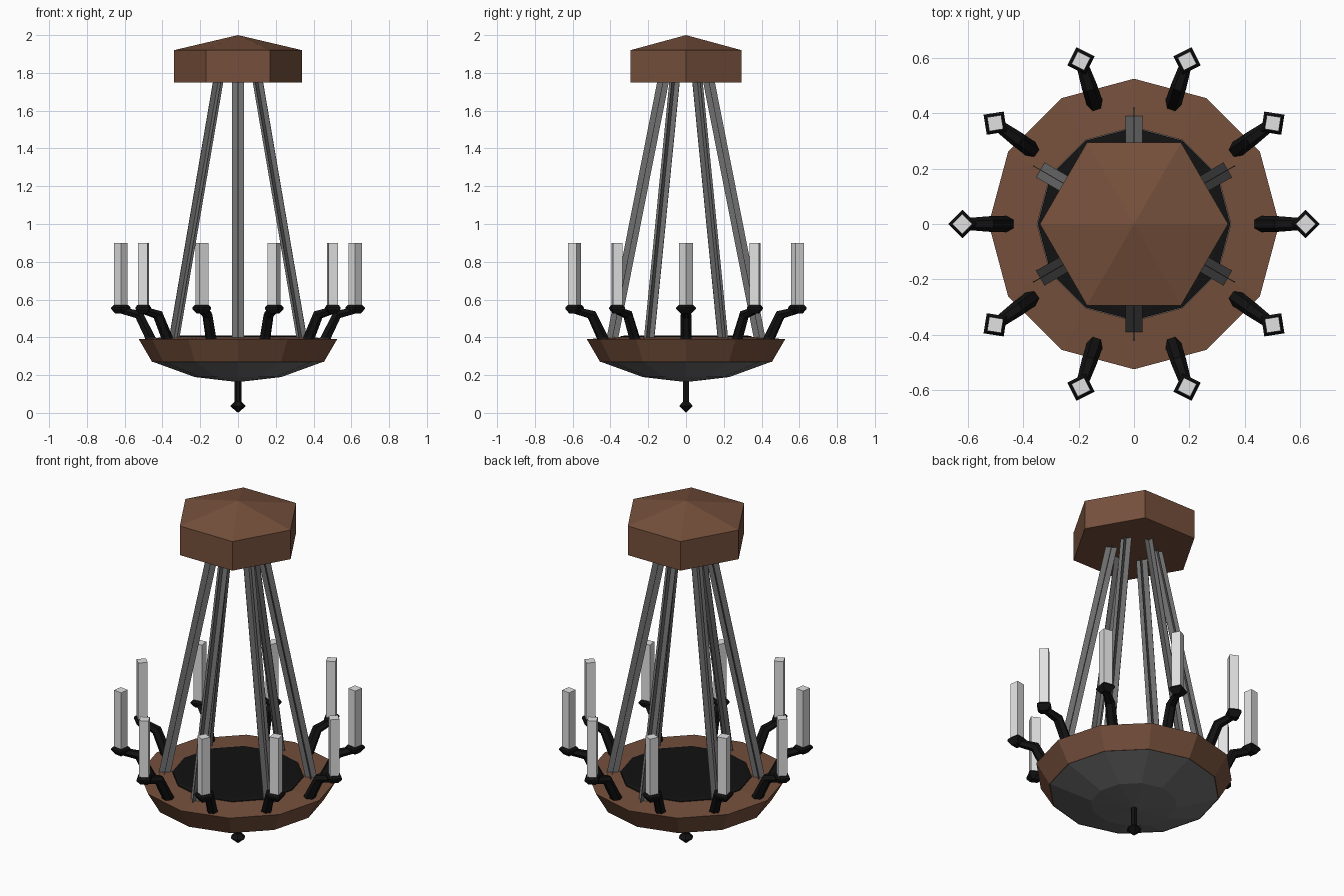
import bpy, bmesh, math
from mathutils import Vector, Matrix

if "Cube" in bpy.data.objects:
    bpy.data.objects.remove(bpy.data.objects["Cube"])


def material(name, rgb):
    m = bpy.data.materials.new(name)
    m.diffuse_color = (*rgb, 1)
    m.use_nodes = True
    m.node_tree.nodes["Principled BSDF"].inputs["Base Color"].default_value = m.diffuse_color
    return m


WOOD = material("brown wood", (0.18, 0.08, 0.045))
IRON = material("black iron", (0.006, 0.006, 0.006))
STEEL = material("grey metal", (0.16, 0.16, 0.16))
WAX = material("white wax", (0.75, 0.75, 0.75))


def finish(name, bm, mat):
    bmesh.ops.recalc_face_normals(bm, faces=bm.faces)
    me = bpy.data.meshes.new(name)
    bm.to_mesh(me)
    bm.free()
    me.materials.append(mat)
    ob = bpy.data.objects.new(name, me)
    bpy.context.collection.objects.link(ob)
    return ob


def skin(bm, rings):
    """Join successive rings of points; a single-point ring is a tip."""
    vs = [[bm.verts.new(p) for p in r] for r in rings]
    for a, b in zip(vs, vs[1:]):
        n = max(len(a), len(b))
        for i in range(n):
            j = (i + 1) % n
            if len(a) == 1:
                bm.faces.new((a[0], b[i], b[j]))
            elif len(b) == 1:
                bm.faces.new((a[i], a[j], b[0]))
            else:
                bm.faces.new((a[i], a[j], b[j], b[i]))
    return vs


def lathe(name, profile, sides, mat, centre=(0, 0), turn=0):
    """Revolve (radius, z) points into a flat-sided solid."""
    bm = bmesh.new()
    cx, cy = centre
    rings = []
    for r, z in profile:
        n = sides if r > 0 else 1
        rings.append([(cx + r * math.cos(turn + math.tau * i / sides),
                       cy + r * math.sin(turn + math.tau * i / sides), z)
                      for i in range(n)])
    vs = skin(bm, rings)
    for end in (vs[0], vs[-1]):
        if len(end) > 2 and profile[0] != profile[-1]:
            bm.faces.new(end)
    return finish(name, bm, mat)


def arm(name, path, angle, mat, sides=6):
    """Tapered tube along (radius, z, thickness) points in a radial plane."""
    bm = bmesh.new()
    rot = Matrix.Rotation(angle, 3, 'Z')
    pts = [Vector((r, 0, z)) for r, z, _ in path]
    rings = []
    for k, p in enumerate(pts):
        d = (pts[min(k + 1, len(pts) - 1)] - pts[max(k - 1, 0)]).normalized()
        side = Vector((0, 1, 0))
        up = d.cross(side)
        t = path[k][2]
        rings.append([rot @ (p + t * (math.cos(a) * side + math.sin(a) * up))
                      for a in (math.tau * i / sides for i in range(sides))])
    vs = skin(bm, rings)
    bm.faces.new(vs[0])
    bm.faces.new(vs[-1])
    return finish(name, bm, mat)


def hanger(name, angle):
    """Two crossed thin plates leaning in towards the ceiling canopy."""
    bm = bmesh.new()
    rot = Matrix.Rotation(angle, 3, 'Z')
    for hx, hy in ((0.031, 0.0015), (0.0015, 0.031)):
        rings = [[rot @ Vector((r + sx * hx, sy * hy, z))
                  for sx, sy in ((-1, -1), (1, -1), (1, 1), (-1, 1))]
                 for r, z in ((0.39, 0.395), (0.12, 1.76))]
        vs = skin(bm, rings)
        bm.faces.new(vs[0])
        bm.faces.new(vs[-1])
    return finish(name, bm, STEEL)


# Ceiling canopy with shallow pyramid roof
lathe("ceiling_canopy", [(0.34, 1.75), (0.34, 1.92), (0, 2.0)], 6, WOOD)

# Wooden ring, dark inset disc and metal bowl underneath
lathe("bowl_ring", [(0.455, 0.27), (0.525, 0.39), (0.35, 0.403),
                    (0.35, 0.30), (0.455, 0.27)], 12, WOOD)
lathe("bowl_inset", [(0.348, 0.36), (0.348, 0.406), (0.32, 0.41)], 12, IRON)
lathe("bowl_bottom", [(0.455, 0.272), (0.23, 0.19), (0, 0.163)], 12, STEEL)

# Bottom finial
lathe("finial", [(0.018, 0.18), (0.018, 0.06), (0.042, 0.036), (0, 0.0)], 6, IRON)

# Six hangers
for i in range(6):
    hanger(f"hanger_{i + 1}", math.radians(30 + 60 * i))

# Ten arms, each with a drip cup and a square candle
for i in range(10):
    a = math.tau * i / 10
    c = (0.62 * math.cos(a), 0.62 * math.sin(a))
    arm(f"arm_{i + 1}", [(0.458, 0.385, 0.03), (0.525, 0.52, 0.028),
                         (0.625, 0.545, 0.02)], a, IRON)
    lathe(f"cup_{i + 1}", [(0.028, 0.525), (0.052, 0.55), (0.052, 0.558),
                           (0.04, 0.57)], 4, IRON, c, a)
    lathe(f"candle_{i + 1}", [(0.036, 0.565), (0.036, 0.90)], 4, WAX, c, a)
